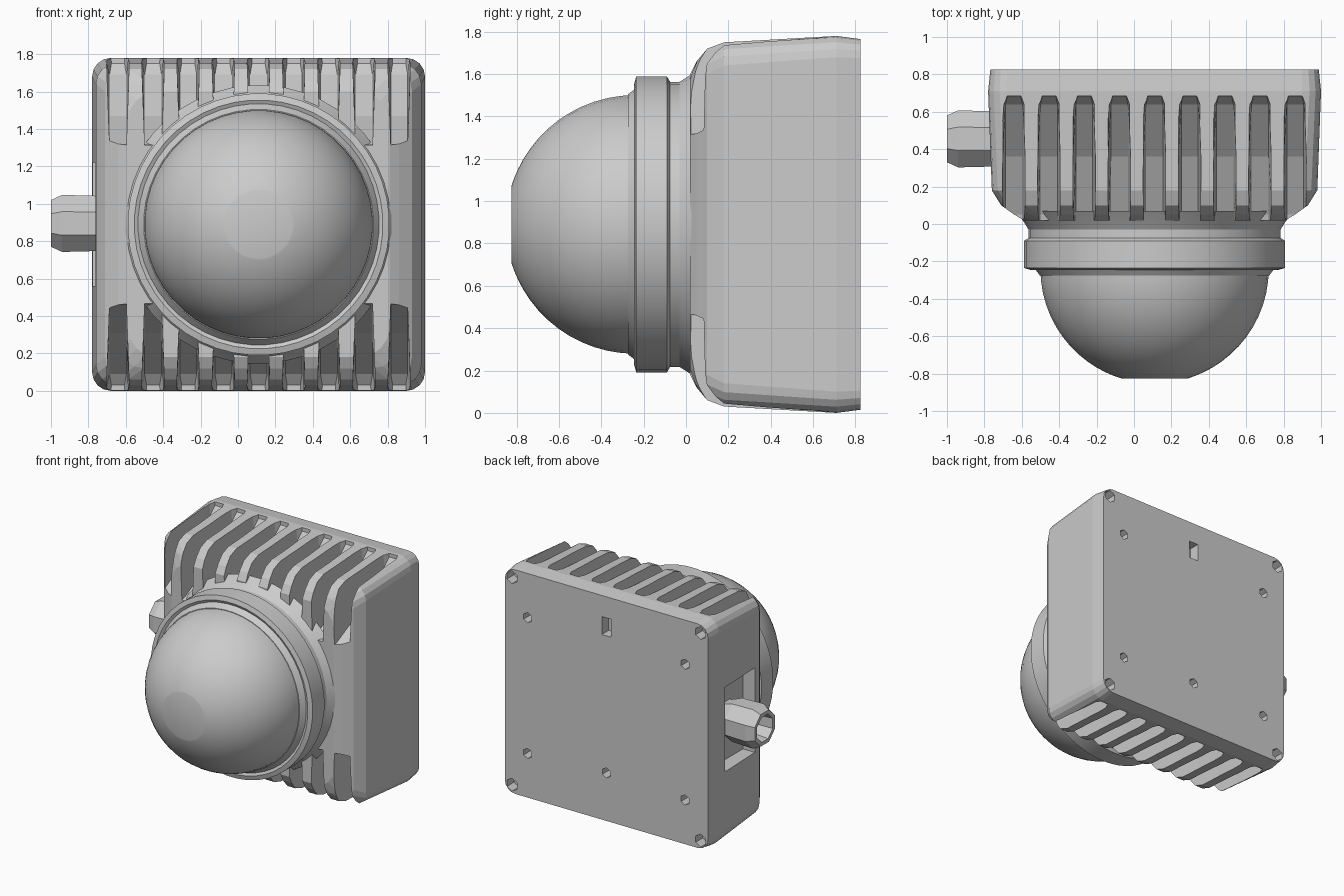
import bpy, bmesh
from math import sin, cos, pi, radians, sqrt

if "Cube" in bpy.data.objects:
    bpy.data.objects.remove(bpy.data.objects["Cube"])

CX, CZ = 0.11, 0.89   # centre of the housing, seen from the front


def finish(bm, name, smooth=None):
    bmesh.ops.remove_doubles(bm, verts=bm.verts, dist=1e-5)
    bmesh.ops.recalc_face_normals(bm, faces=bm.faces)
    me = bpy.data.meshes.new(name)
    bm.to_mesh(me)
    bm.free()
    ob = bpy.data.objects.new(name, me)
    bpy.context.collection.objects.link(ob)
    bpy.ops.object.select_all(action='DESELECT')
    bpy.context.view_layer.objects.active = ob
    ob.select_set(True)
    if smooth:
        bpy.ops.object.shade_smooth_by_angle(angle=radians(smooth))
    return ob


def loft(bm, rings, caps=True):
    vs = [[bm.verts.new(p) for p in ring] for ring in rings]
    n = len(vs[0])
    for a, b in zip(vs, vs[1:]):
        for i in range(n):
            j = (i + 1) % n
            bm.faces.new((a[i], a[j], b[j], b[i]))
    if caps:
        bm.faces.new(vs[0])
        bm.faces.new(vs[-1])


def lathe(bm, profile, place, n):
    """Turn (radius, along) points; both ends are closed by n-gon caps."""
    loft(bm, [[place(r * cos(2 * pi * (i + .5) / n), a, r * sin(2 * pi * (i + .5) / n))
               for i in range(n)] for r, a in profile])


def along_y(x=CX, z=CZ):
    return lambda u, a, v: (x + u, a, z + v)


def box(bm, x0, x1, y0, y1, z0, z1):
    loft(bm, [[(x, y0, z0), (x, y1, z0), (x, y1, z1), (x, y0, z1)] for x in (x0, x1)])


def cut(ob, cutter):
    cutter.hide_render = True
    m = ob.modifiers.new("cut", 'BOOLEAN')
    m.operation, m.solver, m.object = 'DIFFERENCE', 'EXACT', cutter
    bpy.ops.object.select_all(action='DESELECT')
    bpy.context.view_layer.objects.active = ob
    ob.select_set(True)
    bpy.ops.object.modifier_apply(modifier=m.name)
    bpy.data.objects.remove(cutter)


# Housing: rounded rectangles lofted from back to front
def rounded_rect(y, hw, hh, r, steps=4):
    pts = []
    for q, (sx, sz) in enumerate(((1, 1), (-1, 1), (-1, -1), (1, -1))):
        for k in range(steps + 1):
            t = pi / 2 * (q + k / steps)
            pts.append((CX + sx * (hw - r) + r * cos(t), y, CZ + sz * (hh - r) + r * sin(t)))
    return pts


bm = bmesh.new()
loft(bm, [rounded_rect(*s) for s in (
    (0.825, 0.878, 0.875, 0.09), (0.71, 0.89, 0.89, 0.10), (0.18, 0.87, 0.86, 0.11),
    (0.10, 0.82, 0.83, 0.12), (0.05, 0.75, 0.77, 0.14), (0.02, 0.70, 0.71, 0.16))])
housing = finish(bm, "housing")

# Cooling grooves along the top and bottom, narrower at the floor
bm = bmesh.new()
floor = [(0.685, 0.86), (0.64, 0.80), (0.36, 0.58), (0.05, 0.43), (-0.1, 0.40)]
for side in (1, -1):
    for k in range(-4, 5):
        x = CX + 0.188 * k
        rings = []
        for y, h in floor:
            w0, w1 = (0.035, 0.042) if y > 0.65 else (0.045, 0.066)
            rings.append([(x - w0, y, CZ + side * h), (x + w0, y, CZ + side * h),
                          (x + w1, y, CZ + side * 1.0), (x - w1, y, CZ + side * 1.0)])
        loft(bm, rings)
cut(housing, finish(bm, "groove_cutter"))

# Recess around the connector, and mounting holes in the back
bm = bmesh.new()
box(bm, -0.9, -0.66, 0.24, 0.63, 0.56, 1.22)
hole = lambda x, z, r: lathe(bm, [(r, 0.74), (r, 0.9)], along_y(CX + x, CZ + z), 6)
for sx in (1, -1):
    for sz in (1, -1):
        hole(sx * 0.815, sz * 0.81, 0.05)
        hole(sx * 0.68, sz * 0.53, 0.04)
hole(0, -0.50, 0.04)
box(bm, CX - 0.04, CX + 0.04, 0.74, 0.9, CZ + 0.57, CZ + 0.71)
cut(housing, finish(bm, "hole_cutter"))

# Flared neck and collar ring that hold the dome
bm = bmesh.new()
lathe(bm, [(0.5, 0.07), (0.745, 0.07), (0.70, 0.01), (0.675, -0.03), (0.675, -0.075),
           (0.70, -0.09), (0.70, -0.235), (0.665, -0.245), (0.645, -0.235),
           (0.615, -0.275), (0.58, -0.275), (0.5, -0.2)], along_y(), 48)
finish(bm, "collar_ring", 25)

# Dome with a flattened front
R, Y0, FLAT = 0.612, -0.24, 0.585
bm = bmesh.new()
profile = []
for i in range(15):
    d = FLAT * sin(pi / 2 * i / 14)
    profile.append((sqrt(R * R - d * d), Y0 - d))
lathe(bm, profile, along_y(), 48)
finish(bm, "dome", 20)

# Hollow cable connector on the left side
bm = bmesh.new()
lathe(bm, [(0.12, -0.62), (0.13, -0.68), (0.16, -0.76), (0.165, -0.94), (0.135, -1.0),
           (0.105, -1.0), (0.09, -0.82)],
      lambda u, a, v: (a, 0.455 + u, 0.895 + v), 8)
finish(bm, "cable_connector")
